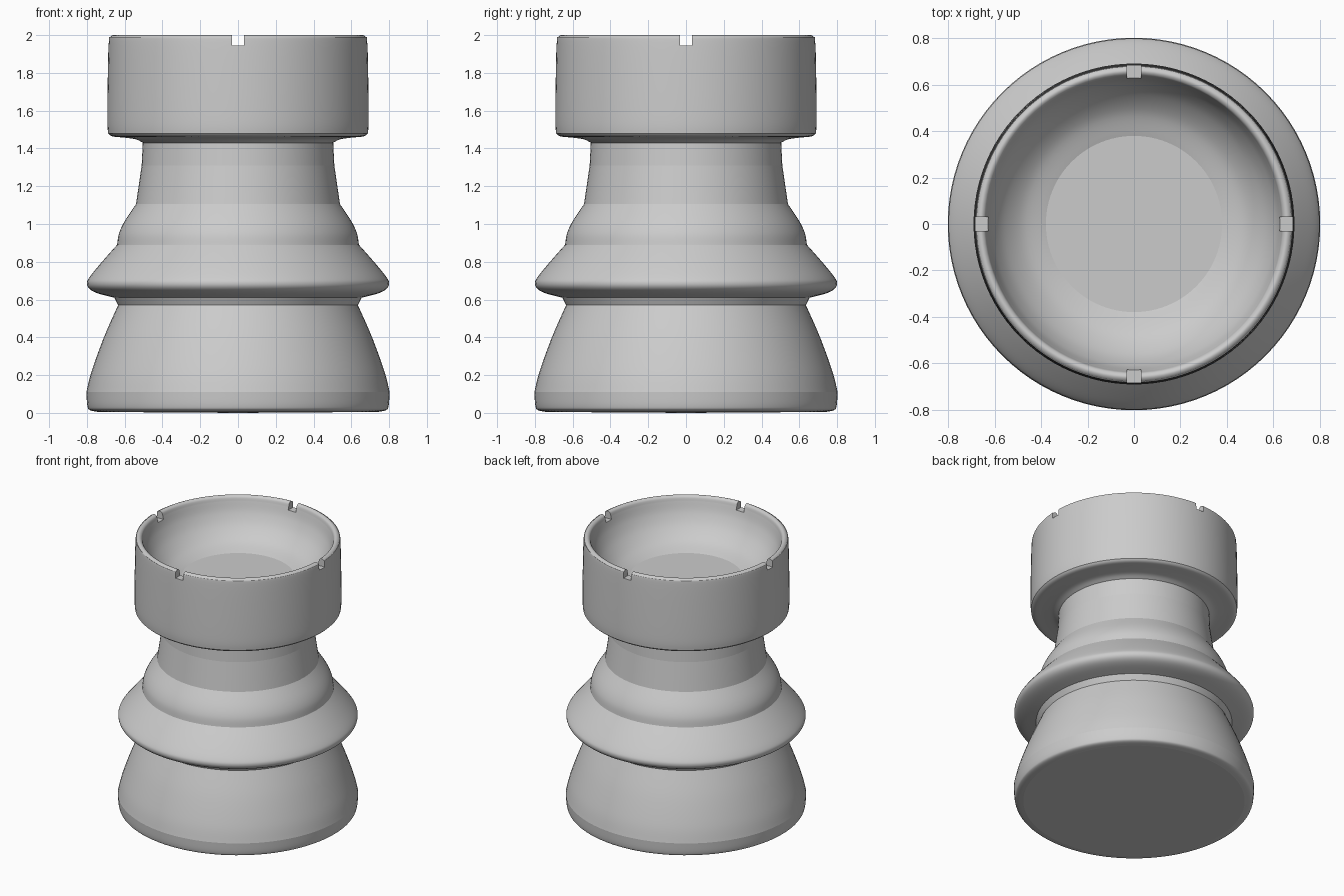
import bpy
import bmesh
import math

SEGMENTS = 96
STEPS = 6

old = bpy.data.objects.get("Cube")
if old:
    bpy.data.objects.remove(old, do_unlink=True)

grey = bpy.data.materials.new("plain grey")
grey.use_nodes = True
COLOUR = (0.6, 0.6, 0.6, 1)
grey.diffuse_color = COLOUR
grey.node_tree.nodes["Principled BSDF"].inputs["Base Color"].default_value = COLOUR


def soften(run):
    """Smooth curve through the points of one run of the profile."""
    if len(run) < 3:
        return run
    pts = [run[0]] + run + [run[-1]]
    out = []
    for a, b, c, d in zip(pts, pts[1:], pts[2:], pts[3:]):
        for k in range(STEPS):
            t = k / STEPS
            out.append(tuple(
                q + t * (r - p) / 2 + t * t * (2 * p - 5 * q + 4 * r - s) / 2
                + t ** 3 * (3 * q - p - 3 * r + s) / 2
                for p, q, r, s in zip(a, b, c, d)))
    return out + [run[-1]]


def lathe(name, runs):
    """Spin runs of (radius, height); the rings between runs stay sharp."""
    bm = bmesh.new()
    previous = None
    for n, run in enumerate(runs):
        for i, (r, z) in enumerate(soften(run)):
            if i == 0 and n > 0:
                continue
            if r < 1e-4:
                ring = [bm.verts.new((0, 0, z))] * SEGMENTS
            else:
                ring = [bm.verts.new((r * math.cos(a), r * math.sin(a), z))
                        for a in (math.tau * k / SEGMENTS for k in range(SEGMENTS))]
            if previous:
                for k in range(SEGMENTS):
                    j = (k + 1) % SEGMENTS
                    corners = dict.fromkeys((previous[k], previous[j], ring[j], ring[k]))
                    bm.faces.new(list(corners))
            previous = ring
        if previous[0] is not previous[1]:
            for k in range(SEGMENTS):
                edge = bm.edges.get((previous[k], previous[k - 1]))
                edge.smooth = False
    bmesh.ops.recalc_face_normals(bm, faces=bm.faces)
    mesh = bpy.data.meshes.new(name)
    bm.to_mesh(mesh)
    bm.free()
    mesh.materials.append(grey)
    obj = bpy.data.objects.new(name, mesh)
    bpy.context.collection.objects.link(obj)
    return obj


def finish(obj):
    bpy.ops.object.select_all(action="DESELECT")
    obj.select_set(True)
    bpy.context.view_layer.objects.active = obj
    for mod in list(obj.modifiers):
        bpy.ops.object.modifier_apply(modifier=mod.name)
    bpy.ops.object.shade_smooth_by_angle(angle=math.radians(40), keep_sharp_edges=True)


# Turned body: foot, collar, neck
body = lathe("turned_body", [
    [(0, 0), (0.74, 0.005)],
    [(0.74, 0.005), (0.785, 0.015), (0.798, 0.04), (0.803, 0.11)],
    [(0.803, 0.11), (0.775, 0.22), (0.71, 0.4), (0.635, 0.57)],
    [(0.635, 0.57), (0.655, 0.61)],
    [(0.655, 0.61), (0.74, 0.632), (0.785, 0.655), (0.8, 0.685),
     (0.785, 0.72), (0.72, 0.8), (0.64, 0.89)],
    [(0.64, 0.89), (0.63, 0.95), (0.6, 1.015), (0.54, 1.105)],
    [(0.54, 1.105), (0.51, 1.31)],
    [(0.51, 1.31), (0.504, 1.435)],
    [(0.504, 1.435), (0, 1.435)],
])

# Cup with a rounded rim and hollow bowl
cup = lathe("cup", [
    [(0, 1.43), (0.504, 1.43)],
    [(0.504, 1.43), (0.54, 1.448), (0.6, 1.457), (0.665, 1.464), (0.688, 1.48)],
    [(0.688, 1.48), (0.692, 1.55), (0.69, 1.75), (0.685, 1.965),
     (0.678, 1.99), (0.66, 2), (0.643, 1.99), (0.635, 1.965)],
    [(0.635, 1.965), (0.61, 1.89), (0.56, 1.81), (0.48, 1.74), (0.38, 1.7)],
    [(0.38, 1.7), (0, 1.7)],
])

# Four small notches across the rim
for name, size in (("notch_cutter_x", (1.6, 0.062, 0.11)),
                   ("notch_cutter_y", (0.062, 1.6, 0.11))):
    bpy.ops.mesh.primitive_cube_add(size=1, location=(0, 0, 2))
    cutter = bpy.context.object
    cutter.name = name
    cutter.scale = size
    cutter.data.materials.append(grey)
    cutter.hide_render = True
    cutter.display_type = "WIRE"
    mod = cup.modifiers.new(name, "BOOLEAN")
    mod.object = cutter
    mod.operation = "DIFFERENCE"
    mod.solver = "EXACT"

for part in (body, cup):
    finish(part)
for name in ("notch_cutter_x", "notch_cutter_y"):
    bpy.data.objects.remove(bpy.data.objects[name], do_unlink=True)
